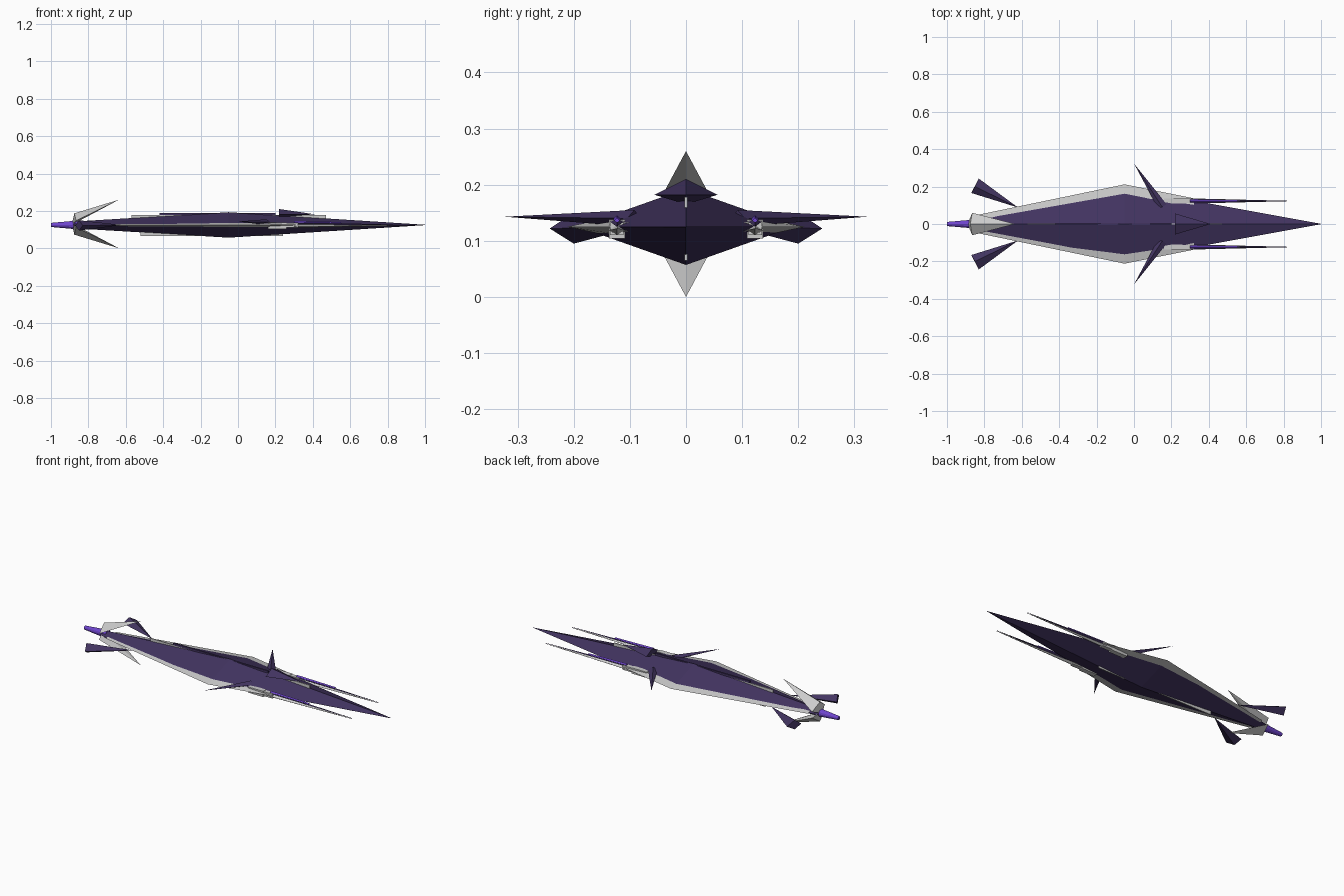
import bpy

if "Cube" in bpy.data.objects:
    bpy.data.objects.remove(bpy.data.objects["Cube"])

def material(name, rgb):
    m = bpy.data.materials.new(name)
    m.diffuse_color = (*rgb, 1)
    m.use_nodes = True
    m.node_tree.nodes["Principled BSDF"].inputs["Base Color"].default_value = m.diffuse_color
    return m

DARK = material("dark_violet", (0.054, 0.034, 0.117))
GLOW = material("bright_violet", (0.16, 0.06, 0.62))
ZC = 0.125

def mesh(name, verts, faces, mat=None):
    me = bpy.data.meshes.new(name)
    me.from_pydata(verts, [], faces)
    ob = bpy.data.objects.new(name, me)
    bpy.context.collection.objects.link(ob)
    if mat:
        me.materials.append(mat)
    bpy.context.view_layer.objects.active = ob
    bpy.ops.object.mode_set(mode='EDIT')
    bpy.ops.mesh.select_all(action='SELECT')
    bpy.ops.mesh.normals_make_consistent(inside=False)
    bpy.ops.object.mode_set(mode='OBJECT')
    return ob

def loft(name, sections, y=0, mat=None):
    """Diamond sections (x, z, half width, half height) joined along x."""
    verts, faces = [], []
    for x, z, w, h in sections:
        verts += [(x, y + w, z), (x, y, z + h), (x, y - w, z), (x, y, z - h)]
    for s in range(len(sections) - 1):
        for i in range(4):
            a, b = s * 4 + i, s * 4 + (i + 1) % 4
            faces.append((a, b, b + 4, a + 4))
    n = len(verts)
    faces += [(0, 1, 2, 3), (n - 4, n - 3, n - 2, n - 1)]
    return mesh(name, verts, faces, mat)

def spike(name, apex, base, mat=None):
    """Four-sided blade from a base quad to a point."""
    faces = [(0, 1, 2, 3)] + [(i, (i + 1) % 4, 4) for i in range(4)]
    return mesh(name, base + [apex], faces, mat)

def box(name, x0, x1, y0, y1, z0, z1, mat=None):
    v = [(x, y, z) for x in (x0, x1) for y in (y0, y1) for z in (z0, z1)]
    f = [(0, 1, 3, 2), (4, 5, 7, 6), (0, 1, 5, 4), (2, 3, 7, 6), (0, 2, 6, 4), (1, 3, 7, 5)]
    return mesh(name, v, f, mat)

# main hull and its grey side rim
loft("hull", [(-0.88, ZC, 0.03, 0.018), (-0.05, ZC, 0.192, 0.068), (1.0, ZC, 0.001, 0.001)], mat=DARK)
loft("side_rim", [(-0.83, ZC, 0.05, 0.012), (-0.05, ZC, 0.212, 0.045), (0.32, ZC, 0.137, 0.032)])

# spine and keel strips
box("spine_strip", -0.57, 0.47, -0.003, 0.003, 0.155, 0.178)
box("spine_cap", -0.42, 0.2, -0.005, 0.005, 0.178, 0.19, DARK)
box("keel_strip", -0.52, 0.24, -0.003, 0.003, 0.065, 0.09)

# dorsal canopy
spike("canopy", (0.41, 0, 0.182),
      [(0.22, 0.056, 0.182), (0.22, 0, 0.21), (0.22, -0.056, 0.182), (0.22, 0, 0.165)], DARK)

# engine nozzle
bpy.ops.mesh.primitive_cone_add(vertices=12, radius1=0.024, radius2=0.011, depth=0.15,
                                location=(-0.925, 0, ZC), rotation=(0, -1.5708, 0))
nozzle = bpy.context.object
nozzle.name = "engine_nozzle"
nozzle.data.materials.append(GLOW)

# grey vertical tail fins
for s, label in ((1, "upper"), (-1, "lower")):
    zz = lambda d: 0.13 + s * d
    spike(label + "_tail_fin", (-0.636, 0, zz(0.13)),
          [(-0.875, 0, zz(0.057)), (-0.865, 0.06, zz(0.018)),
           (-0.89, 0, zz(-0.005)), (-0.865, -0.06, zz(0.018))])

for s, label in ((1, "left"), (-1, "right")):
    # violet side tail fins
    spike(label + "_tail_fin", (-0.62, s * 0.088, 0.125),
          [(-0.87, s * 0.166, 0.122), (-0.85, s * 0.2, 0.15),
           (-0.83, s * 0.243, 0.122), (-0.85, s * 0.2, 0.095)], DARK)
    # swept blade wings
    spike(label + "_wing", (0.0, s * 0.323, 0.143),
          [(0.13, s * 0.08, 0.14), (0.15, s * 0.092, 0.155),
           (0.175, s * 0.105, 0.14), (0.15, s * 0.092, 0.125)], DARK)
    # gun housing and barrels
    y = s * 0.123
    box(label + "_gun_rear", 0.16, 0.26, y - 0.014, y + 0.014, 0.104, 0.138)
    box(label + "_gun_front", 0.26, 0.32, y - 0.012, y + 0.012, 0.11, 0.136)
    loft(label + "_gun_core", [(0.3, 0.139, 0.007, 0.007), (0.55, 0.136, 0.005, 0.005)], y, GLOW)
    loft(label + "_upper_needle", [(0.32, 0.134, 0.012, 0.006), (0.83, 0.126, 0.001, 0.001)], y, DARK)
    loft(label + "_lower_needle", [(0.3, 0.119, 0.014, 0.009), (0.83, 0.122, 0.001, 0.001)], y)
